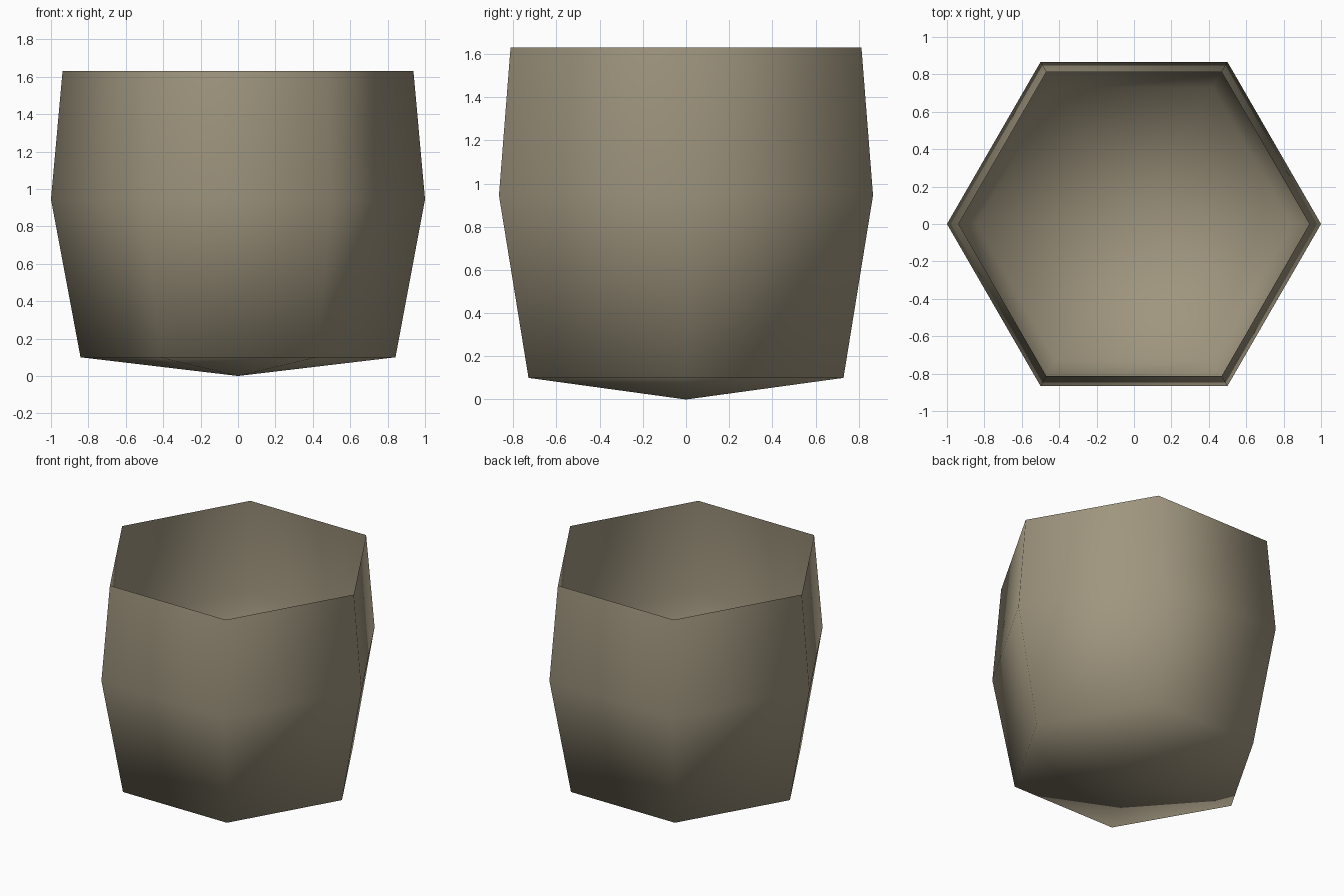
import bpy, bmesh, math

if "Cube" in bpy.data.objects:
    bpy.data.objects.remove(bpy.data.objects["Cube"])

SIDES = 6
# Cup profile: (radius, height) of each ring, from base to rim
PROFILE = [(0.842, 0.10), (1.0, 0.945), (0.938, 1.63)]

mat = bpy.data.materials.new("taupe clay")
mat.diffuse_color = (0.35, 0.305, 0.212, 1.0)
mat.use_nodes = True
mat.node_tree.nodes["Principled BSDF"].inputs["Base Color"].default_value = mat.diffuse_color

bm = bmesh.new()
rings = []
for r, z in PROFILE:
    rings.append([bm.verts.new((r * math.cos(2 * math.pi * i / SIDES),
                                r * math.sin(2 * math.pi * i / SIDES), z))
                  for i in range(SIDES)])

# Walls: thin open shell
for low, high in zip(rings, rings[1:]):
    for i in range(SIDES):
        j = (i + 1) % SIDES
        bm.faces.new((low[i], low[j], high[j], high[i]))

# Shallow pointed base
tip = bm.verts.new((0, 0, 0))
for i in range(SIDES):
    bm.faces.new((rings[0][(i + 1) % SIDES], rings[0][i], tip))

for f in bm.faces:
    f.smooth = True
mesh = bpy.data.meshes.new("cup_shell")
bm.to_mesh(mesh)
bm.free()
mesh.materials.append(mat)
cup = bpy.data.objects.new("cup_shell", mesh)
bpy.context.collection.objects.link(cup)
